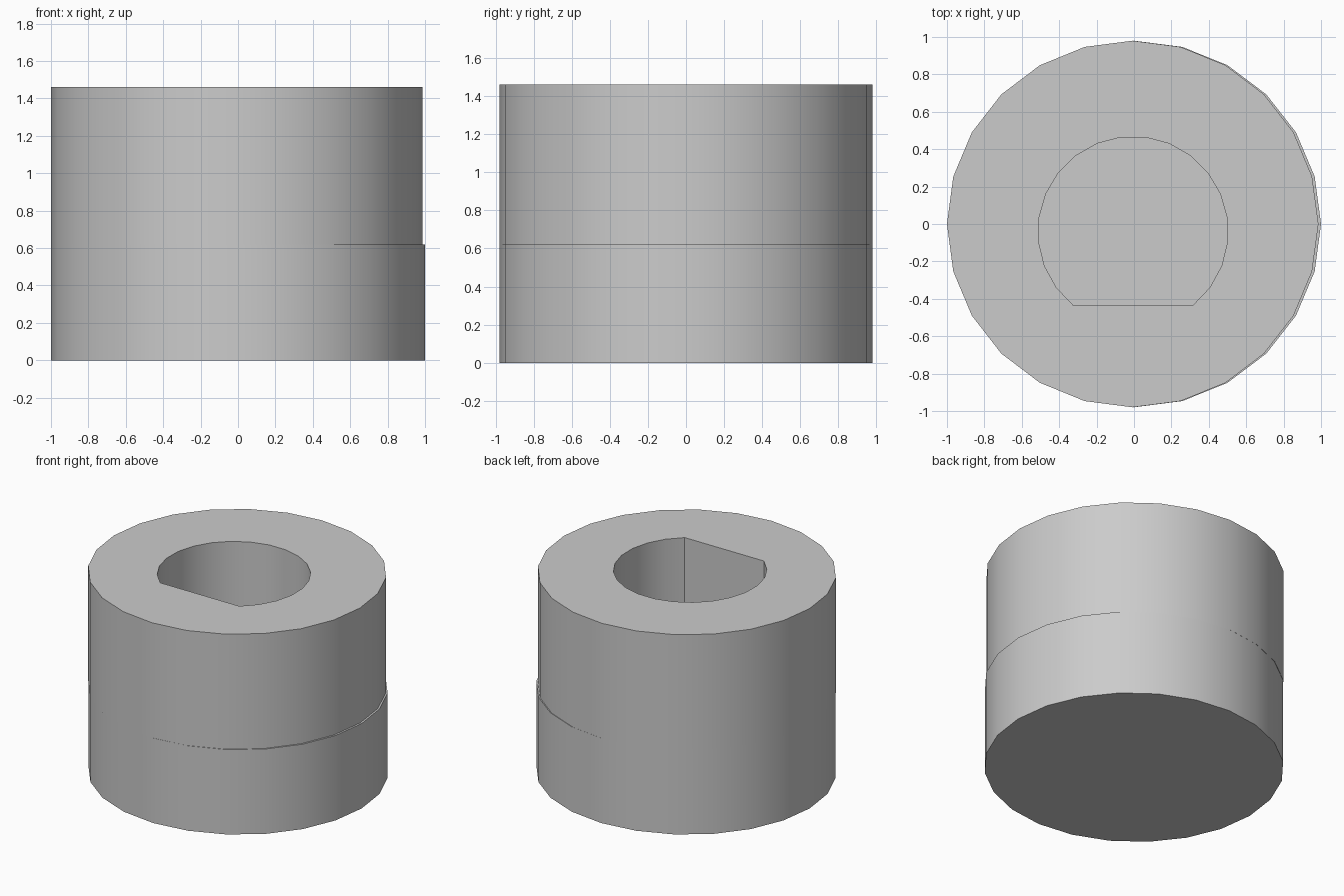
import bpy
import bmesh
import math

cube = bpy.data.objects.get("Cube")
if cube:
    bpy.data.objects.remove(cube)

GREY = (0.6, 0.6, 0.6, 1.0)
grey = bpy.data.materials.new("plain grey")
grey.use_nodes = True
grey.diffuse_color = GREY
grey.node_tree.nodes["Principled BSDF"].inputs["Base Color"].default_value = GREY


def arc(cx, cy, rx, ry, start, sweep, steps, closed):
    """Points along an elliptical arc; a closed one omits the repeated end."""
    count = steps if closed else steps + 1
    angles = [math.radians(start + sweep * i / steps) for i in range(count)]
    return [(cx + rx * math.cos(a), cy + ry * math.sin(a)) for a in angles]


def prism(name, outlines, z0, z1):
    """Upright solid from one outer outline and any hole outlines."""
    bm = bmesh.new()
    rims = {z0: [], z1: []}
    for outline in outlines:
        low, high = [[bm.verts.new((x, y, z)) for x, y in outline] for z in (z0, z1)]
        for i in range(len(outline)):
            j = (i + 1) % len(outline)
            bm.faces.new((low[i], low[j], high[j], high[i]))
            rims[z0].append(bm.edges.get((low[i], low[j])))
            rims[z1].append(bm.edges.get((high[i], high[j])))
    for edges in rims.values():
        bmesh.ops.triangle_fill(bm, use_beauty=True, edges=edges)
    bmesh.ops.recalc_face_normals(bm, faces=bm.faces)
    mesh = bpy.data.meshes.new(name)
    bm.to_mesh(mesh)
    bm.free()
    mesh.materials.append(grey)
    obj = bpy.data.objects.new(name, mesh)
    bpy.context.collection.objects.link(obj)
    bpy.ops.object.select_all(action="DESELECT")
    obj.select_set(True)
    bpy.context.view_layer.objects.active = obj
    bpy.ops.object.shade_smooth_by_angle(angle=math.radians(30))
    return obj


STEP, TOP = 0.62, 1.46

# Solid base
prism("solid_base", [arc(0, 0, 1, 0.98, 0, 360, 24, True)], 0, STEP)

# Upper collar, slightly narrower on one side, with a D-shaped socket
collar_rim = arc(-0.007, 0, 0.993, 0.98, 0, 360, 24, True)
socket_rim = arc(-0.005, -0.04, 0.508, 0.508, -51, 282, 19, False)
prism("socket_collar", [collar_rim, socket_rim], STEP, TOP)
